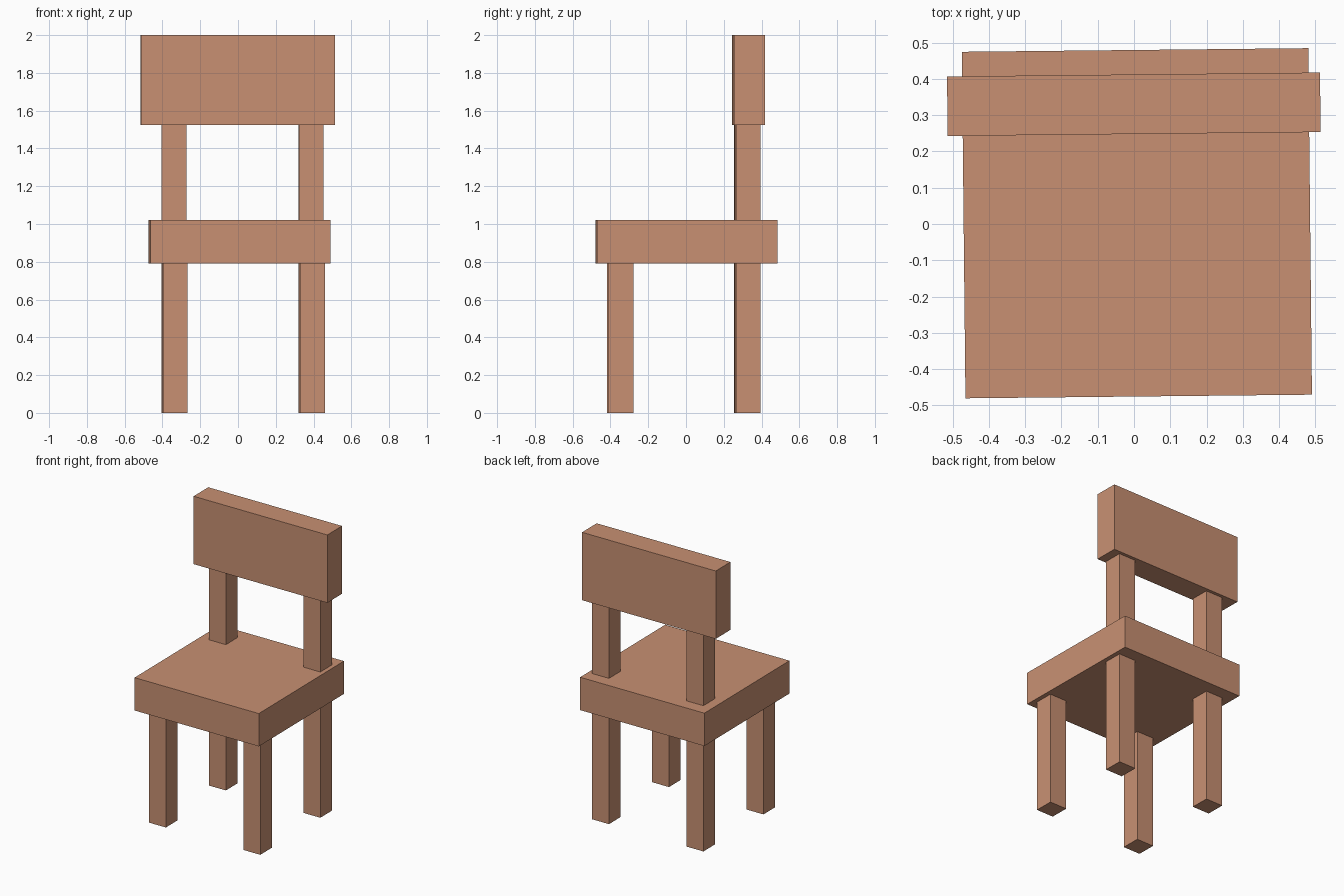
import bpy
import math
from mathutils import Matrix

default = bpy.data.objects.get("Cube")
if default:
    bpy.data.objects.remove(default, do_unlink=True)

wood = bpy.data.materials.new("warm_wood")
wood.use_nodes = True
colour = (0.58, 0.28, 0.17, 1)
wood.diffuse_color = colour
bsdf = next(n for n in wood.node_tree.nodes if n.type == "BSDF_PRINCIPLED")
bsdf.inputs["Base Color"].default_value = colour

# The whole chair is turned very slightly about the vertical axis
TURN = math.radians(0.6)
SEAT_BOTTOM, SEAT_TOP, BACK_BOTTOM, TOP = 0.79, 1.02, 1.525, 2.0


def block(name, x, y, width, depth, bottom, top):
    """Flat-sided block standing between two heights."""
    centre = Matrix.Rotation(TURN, 4, "Z") @ Matrix.Translation((x, y, (bottom + top) / 2))
    bpy.ops.mesh.primitive_cube_add(size=1)
    obj = bpy.context.object
    obj.name = name
    obj.data.transform(Matrix.Diagonal((width, depth, top - bottom, 1)))
    obj.matrix_world = centre
    obj.data.materials.append(wood)
    return obj


# Seat and backrest
block("seat", 0.008, 0.002, 0.955, 0.955, SEAT_BOTTOM, SEAT_TOP)
block("backrest", 0.003, 0.33, 1.028, 0.164, BACK_BOTTOM, TOP)

# Legs, and posts that carry the backrest above the rear legs
LEG = 0.131
for side, sx in (("left", 1), ("right", -1)):
    x = 0.027 + sx * 0.363
    for end, sy in (("front", -1), ("back", 1)):
        y = -0.012 + sy * 0.337
        block(f"{end}_{side}_leg", x, y, LEG, LEG, 0, SEAT_BOTTOM)
        if end == "back":
            block(f"{side}_back_post", x, y, LEG, LEG, SEAT_TOP, BACK_BOTTOM)
